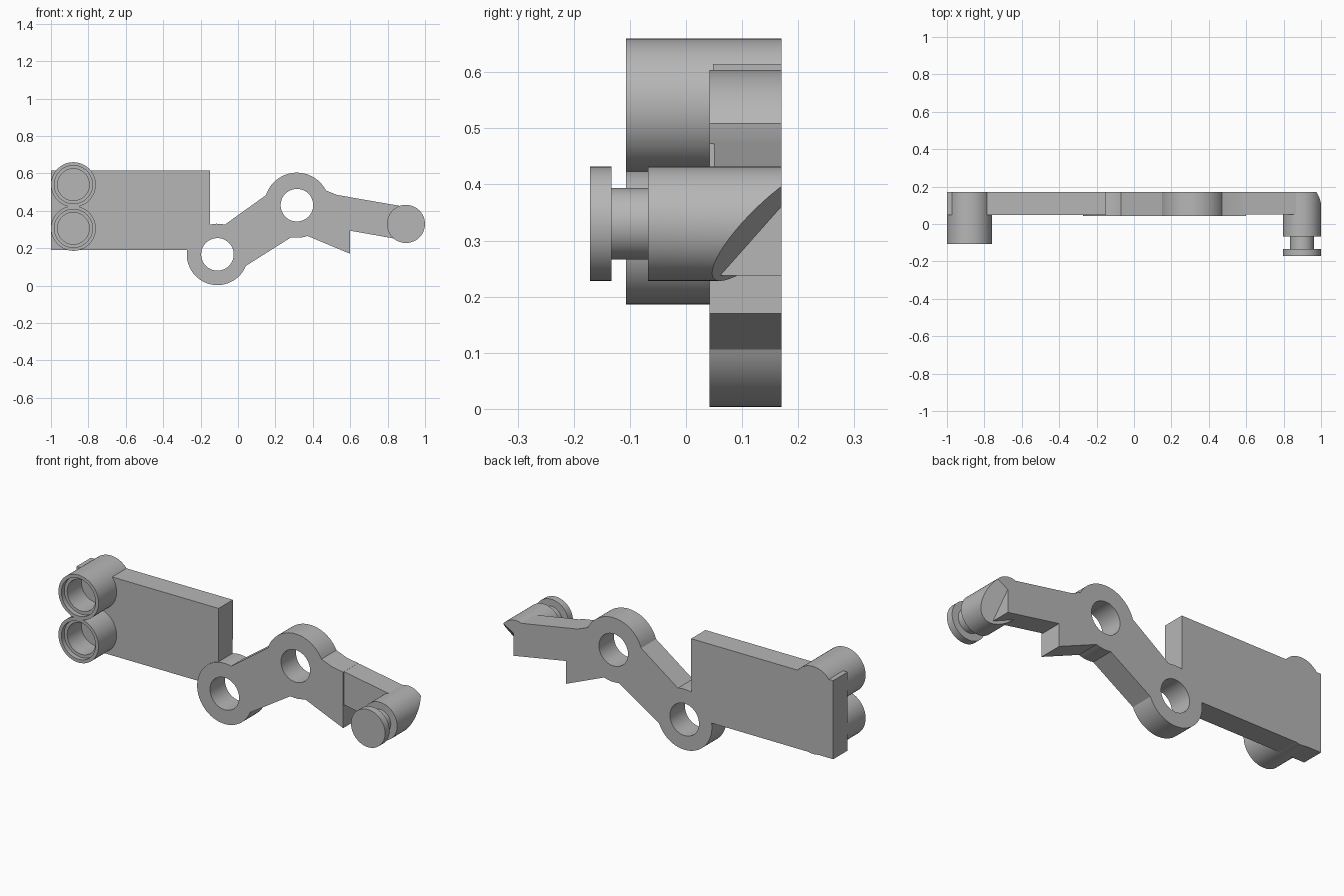
import bpy, bmesh
from math import radians, cos, sin, tau
from mathutils import Vector

cube = bpy.data.objects.get("Cube")
if cube:
    bpy.data.objects.remove(cube, do_unlink=True)

grey = bpy.data.materials.new("light grey")
grey.use_nodes = True
colour = (0.47, 0.47, 0.47, 1)
grey.diffuse_color = colour
for node in grey.node_tree.nodes:
    if node.type == 'BSDF_PRINCIPLED':
        node.inputs["Base Color"].default_value = colour

BACK = 0.17
LOW, LOW_R = (-0.11, 0.167), 0.164
HIGH, HIGH_R = (0.315, 0.43), 0.174
HOLE_R = 0.087


def arc(centre, r, start, end, steps=24):
    """Points on a circle from one angle to another, in degrees."""
    angles = [radians(start + (end - start) * i / steps) for i in range(steps + 1)]
    return [(centre[0] + r * cos(a), centre[1] + r * sin(a)) for a in angles]


def ring(centre, r):
    return arc(centre, r, 0, 360, 48)[:-1]


def add_mesh(name, bm):
    bmesh.ops.remove_doubles(bm, verts=bm.verts, dist=0.0001)
    bmesh.ops.recalc_face_normals(bm, faces=bm.faces)
    mesh = bpy.data.meshes.new(name)
    bm.to_mesh(mesh)
    bm.free()
    mesh.materials.append(grey)
    obj = bpy.data.objects.new(name, mesh)
    bpy.context.collection.objects.link(obj)
    bpy.ops.object.select_all(action='DESELECT')
    obj.select_set(True)
    bpy.context.view_layer.objects.active = obj
    bpy.ops.object.shade_smooth_by_angle(angle=radians(30))
    return obj


def slab(name, loops, front, back=BACK):
    """Extrude an x-z outline, with optional hole loops, along y."""
    curve = bpy.data.curves.new(name, 'CURVE')
    curve.dimensions = '2D'
    curve.fill_mode = 'BOTH'
    curve.extrude = (back - front) / 2
    for loop in loops:
        spline = curve.splines.new('POLY')
        spline.points.add(len(loop) - 1)
        for point, (x, z) in zip(spline.points, loop):
            point.co = (x, z, 0, 1)
        spline.use_cyclic_u = True
    temp = bpy.data.objects.new(name, curve)
    bpy.context.collection.objects.link(temp)
    bpy.context.view_layer.update()
    shape = bpy.data.meshes.new_from_object(
        temp.evaluated_get(bpy.context.evaluated_depsgraph_get()))
    bm = bmesh.new()
    bm.from_mesh(shape)
    bpy.data.objects.remove(temp, do_unlink=True)
    bpy.data.curves.remove(curve)
    bpy.data.meshes.remove(shape)
    middle = (front + back) / 2
    for v in bm.verts:
        v.co = (v.co.x, middle - v.co.z, v.co.y)
    return add_mesh(name, bm)


def lathe(name, profile, x, z, cut=None):
    """Turn a (radius, y) profile about a front-to-back axis."""
    bm = bmesh.new()
    verts = [bm.verts.new((x + r, y, z)) for r, y in profile]
    edges = [bm.edges.new(pair) for pair in zip(verts, verts[1:])]
    bmesh.ops.spin(bm, geom=verts + edges, cent=(x, 0, z), axis=(0, 1, 0),
                   angle=tau, steps=48)
    bmesh.ops.remove_doubles(bm, verts=bm.verts, dist=0.0001)
    if cut:
        geom = bm.verts[:] + bm.edges[:] + bm.faces[:]
        bmesh.ops.bisect_plane(bm, geom=geom, plane_co=cut[0],
                               plane_no=cut[1], clear_outer=True)
        rim = [e for e in bm.edges if e.is_boundary]
        bmesh.ops.holes_fill(bm, edges=rim, sides=0)
    return add_mesh(name, bm)


# Rectangular plate, its lower corner notched to fit round the low hub
notch = [p for p in arc(LOW, 0.125, 169, 109, 12)]
slab("plate", [[(-1, 0.19)] + notch +
               [(-0.15, 0.615), (-1, 0.615)]], 0.048)

# Bent arm with two pierced hubs
outline = arc(LOW, LOW_R, -22, -284, 48)
outline += arc(HIGH, HIGH_R, 162, 27, 30)
outline += [(0.53, 0.485), (0.6, 0.473), (0.6, 0.17)]
outline += arc(HIGH, HIGH_R, -71, -100, 6)
slab("arm", [outline, ring(LOW, HOLE_R), ring(HIGH, HOLE_R)], 0.042)

# Thinner end of the arm
slab("arm_end", [[(0.58, 0.476), (0.914, 0.418),
                  (0.914, 0.238), (0.58, 0.297)]], 0.05)

# Two stacked sockets with a stepped bore
socket = [(0, 0.04), (0.085, 0.04), (0.085, -0.082), (0.102, -0.082),
          (0.102, -0.107), (0.12, -0.107), (0.12, BACK), (0, BACK)]
for name, z in (("upper_socket", 0.54), ("lower_socket", 0.306)):
    lathe(name, socket, -0.88, z)

# Grooved pin, cut at a slant behind
pin = [(0, -0.171), (0.102, -0.171), (0.102, -0.133), (0.064, -0.133),
       (0.064, -0.068), (0.102, -0.068), (0.102, BACK), (0, BACK)]
slant = (Vector((0.997, 0.10, 0.33)), Vector((0.36, 0.70, -0.62)).normalized())
lathe("pin", pin, 0.898, 0.33, slant)
